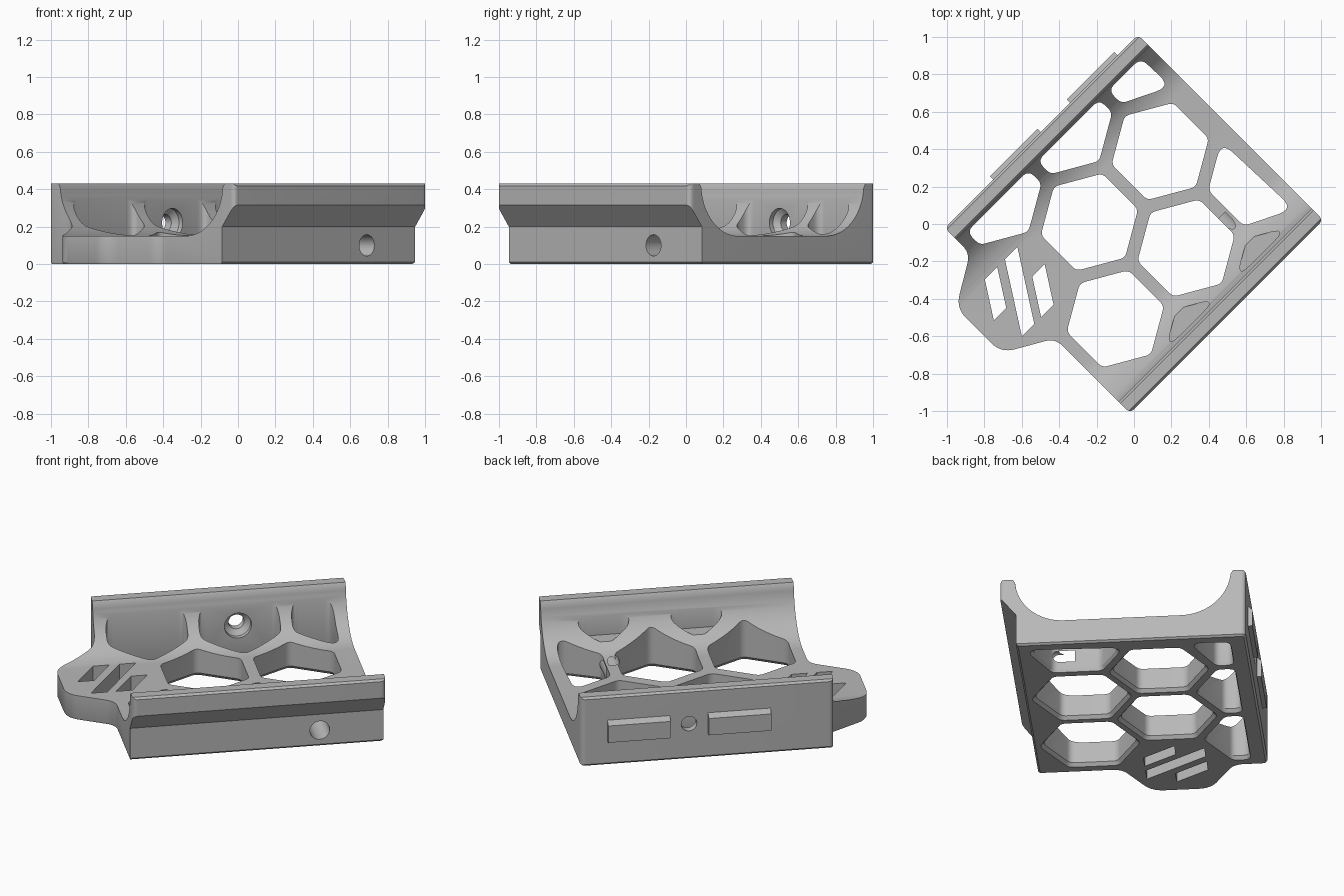
import bpy, bmesh, math
from mathutils import Vector, Matrix

cube = bpy.data.objects.get("Cube")
if cube:
    bpy.data.objects.remove(cube, do_unlink=True)

grey = bpy.data.materials.new("plain grey")
grey.use_nodes = True
colour = (0.48, 0.48, 0.48, 1)
grey.diffuse_color = colour
grey.node_tree.nodes["Principled BSDF"].inputs["Base Color"].default_value = colour

# Main dimensions, with the length along x and the width along y before turning
LENGTH, WIDTH, HEIGHT, FLOOR = 0.73, 0.70, 0.43, 0.15   # half length, half width
INNER, FILLET = 0.615, 0.28
PITCH, APOTHEM = 0.535, 0.233
ROW = PITCH * math.sqrt(0.75)
HEX_X, HEX_Y = 0.106, -0.288


def loft(name, rings):
    """Closed solid through a list of equal rings of points."""
    bm = bmesh.new()
    loops = [[bm.verts.new(p) for p in ring] for ring in rings]
    for a, b in zip(loops, loops[1:]):
        for i in range(len(a)):
            j = (i + 1) % len(a)
            bm.faces.new((a[i], a[j], b[j], b[i]))
    bm.faces.new(loops[0][::-1])
    bm.faces.new(loops[-1])
    bmesh.ops.recalc_face_normals(bm, faces=bm.faces)
    mesh = bpy.data.meshes.new(name)
    bm.to_mesh(mesh)
    bm.free()
    mesh.materials.append(grey)
    ob = bpy.data.objects.new(name, mesh)
    bpy.context.collection.objects.link(ob)
    return ob


def rounded(points, radii, steps=6):
    """Polygon with each corner rounded."""
    out = []
    for i, p in enumerate(points):
        p, a, b = Vector(p), Vector(points[i - 1]), Vector(points[(i + 1) % len(points)])
        r = radii[i] if isinstance(radii, list) else radii
        da, db = a - p, b - p
        t = r / math.tan(da.angle(db) / 2)
        t = min(t, 0.45 * da.length, 0.45 * db.length)
        s, e = p + da.normalized() * t, p + db.normalized() * t
        for k in range(steps + 1):
            f = k / steps
            out.append(s * (1 - f) ** 2 + p * 2 * f * (1 - f) + e * f * f)
    return out


def prism(name, points, levels):
    """Upright prism; levels are (z, scale) pairs."""
    mid = sum((Vector(p) for p in points), Vector((0, 0))) / len(points)
    return loft(name, [[(*(mid + (Vector(p) - mid) * s), z) for p in points] for z, s in levels])


def clip(points, axis, limit, sign):
    """Keep the part of a polygon where sign * coordinate < sign * limit."""
    out = []
    for i, b in enumerate(points):
        a = points[i - 1]
        da, db = sign * (a[axis] - limit), sign * (b[axis] - limit)
        if da * db < 0:
            out.append(a.lerp(b, da / (da - db)))
        if db <= 0:
            out.append(b)
    return [p for i, p in enumerate(out) if (p - out[i - 1]).length > 0.025]


def hexagon(x, y):
    r = APOTHEM / math.cos(math.pi / 6)
    pts = [Vector((x + r * math.sin(k * math.pi / 3), y + r * math.cos(k * math.pi / 3)))
           for k in range(6)]
    for axis, limit, sign in ((0, 0.66, 1), (1, 0.602, 1), (1, -0.594, -1)):
        pts = clip(pts, axis, limit, sign)
    return rounded(pts, 0.05)


def round_bar(name, x, z, stations, sides=32):
    """Turned solid lying along y; stations are (y, radius) pairs."""
    return loft(name, [[(x + r * math.cos(2 * math.pi * k / sides), y,
                         z + r * math.sin(2 * math.pi * k / sides)) for k in range(sides)]
                       for y, r in stations])


def combine(body, tool, operation):
    mod = body.modifiers.new("cut", 'BOOLEAN')
    mod.operation, mod.solver, mod.object = operation, 'EXACT', tool
    bpy.context.view_layer.objects.active = body
    bpy.ops.object.modifier_apply(modifier=mod.name)
    bpy.data.objects.remove(tool, do_unlink=True)


# Trough cross-section: chamfered feet, lip on one side, round inner fillets
e = 0.012
section = [(-0.61 + e, 0), (WIDTH - e, 0), (WIDTH, e), (WIDTH, HEIGHT - e),
           (WIDTH - e, HEIGHT), (INNER + e, HEIGHT)]
arc = [(INNER - FILLET + FILLET * math.cos(a), FLOOR + FILLET - FILLET * math.sin(a))
       for a in (math.pi / 2 * k / 20 for k in range(1, 21))]
section += arc + [(-y, z) for y, z in reversed(arc)]
section += [(-INNER - e, HEIGHT), (-WIDTH + e, HEIGHT), (-WIDTH, HEIGHT - e),
            (-WIDTH, 0.315), (-0.61, 0.2), (-0.61, e)]
cradle = loft("cradle_body", [[(x, y, z) for y, z in section] for x in (-1.1, 0.8)])

# Plan outline with the tapered end tab
outline = rounded([(LENGTH, -WIDTH), (LENGTH, WIDTH), (-LENGTH, WIDTH), (-LENGTH, 0.51),
                   (-0.99, 0.355), (-0.99, 0.015), (-LENGTH, -0.135), (-LENGTH, -WIDTH)],
                  [0.03, 0.03, 0.03, 0.1, 0.13, 0.13, 0.1, 0.03], 8)
combine(cradle, prism("outline", outline, [(-0.02, 0.97), (0.01, 1), (0.6, 1)]), 'INTERSECT')

# Honeycomb openings, flared at the underside
flare = [(-0.02, 1.14), (0.02, 1), (0.6, 1)]
for row, columns in ((0, (-1, 0, 1)), (1, (-0.5, 0.5)), (2, (-1, 0, 1))):
    for c in columns:
        shape = hexagon(HEX_X + c * PITCH, HEX_Y + row * ROW)
        combine(cradle, prism("opening", shape, flare), 'DIFFERENCE')

# Shallow pockets in the lipped wall
for c in (-0.5, 0.5):
    shape = hexagon(HEX_X + c * PITCH, HEX_Y - ROW)
    combine(cradle, prism("pocket", shape, [(0.205, 1), (0.6, 1)]), 'DIFFERENCE')

# Slanted slots through the end tab
for x, low, high in ((-0.787, 0.166, 0.354), (-0.688, 0, 0.354), (-0.596, 0, 0.186)):
    lean = 0.64 * (high - low) / 2
    shape = [(x - lean - 0.047, low), (x - lean + 0.047, low),
             (x + lean + 0.047, high), (x + lean - 0.047, high)]
    combine(cradle, prism("slot", shape, [(-0.1, 1), (0.6, 1)]), 'DIFFERENCE')

# Countersunk screw hole in the plain wall, blind hole under the lip
combine(cradle, round_bar("screw_hole", HEX_X, 0.22, [(0.45, 0.078), (0.63, 0.078),
        (0.655, 0.045), (0.8, 0.045)]), 'DIFFERENCE')
combine(cradle, round_bar("blind_hole", 0.364, 0.1, [(-0.8, 0.057), (-0.3, 0.057)]), 'DIFFERENCE')

# Raised locating pads on the plain wall
pads = []
pad_section = [(WIDTH - 0.01, 0.15), (WIDTH + 0.025, 0.15), (WIDTH + 0.025, 0.255),
               (WIDTH, 0.28), (WIDTH - 0.01, 0.28)]
for side, name in ((-1, "locating_pad_a"), (1, "locating_pad_b")):
    mid = HEX_X + side * 0.29
    pads.append(loft(name, [[(x, y, z) for y, z in pad_section]
                            for x in (mid - 0.18, mid + 0.18)]))

# Turn everything to stand diagonally and shade
turn = Matrix.Rotation(math.pi / 4, 4, 'Z')
bpy.ops.object.select_all(action='DESELECT')
for ob in [cradle] + pads:
    ob.data.transform(turn)
    ob.select_set(True)
bpy.context.view_layer.objects.active = cradle
bpy.ops.object.shade_smooth_by_angle(angle=math.radians(30))
